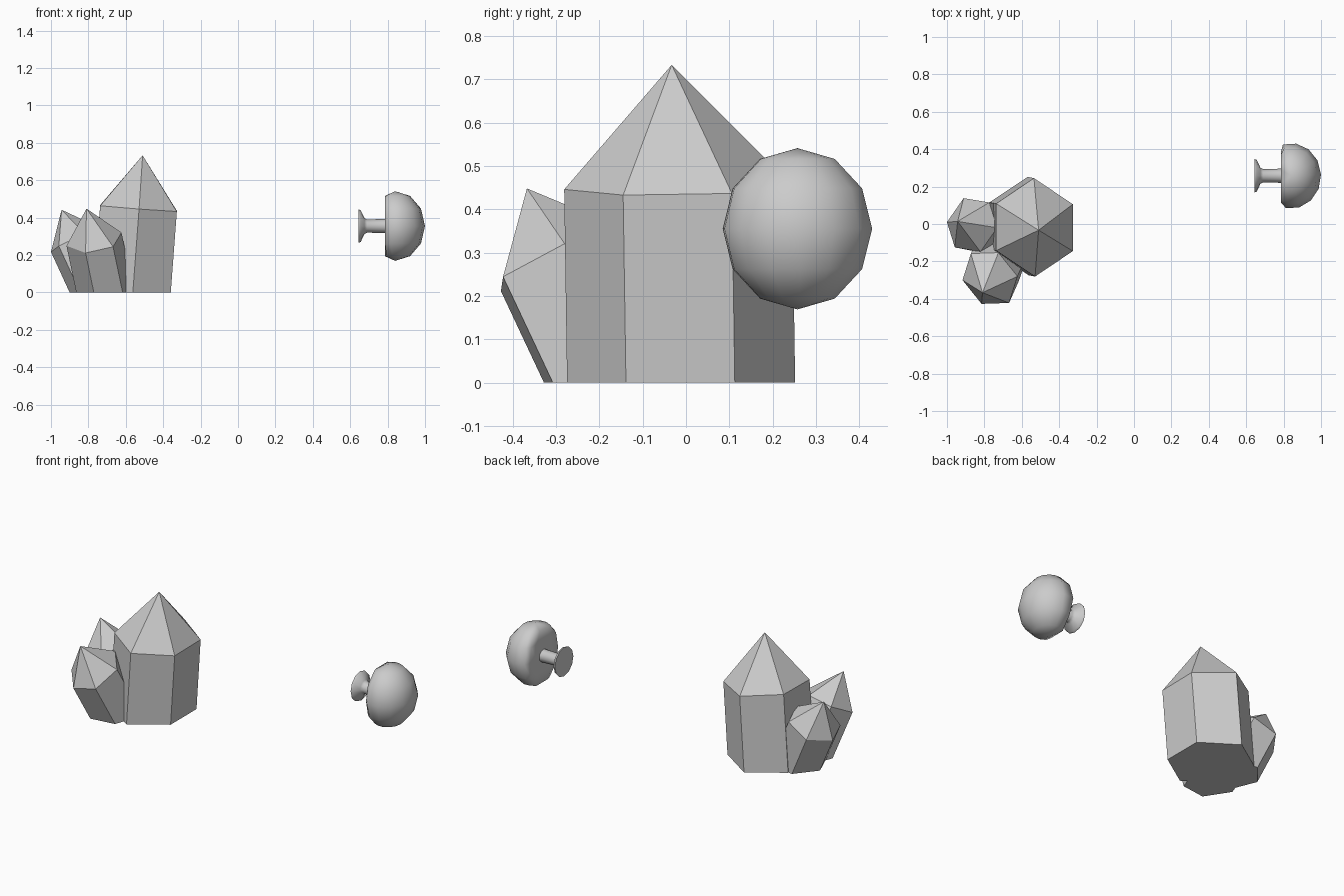
import bpy, bmesh, math
from mathutils import Vector, Matrix

if "Cube" in bpy.data.objects:
    bpy.data.objects.remove(bpy.data.objects["Cube"])


def finish(bm, name, smooth=None):
    bmesh.ops.recalc_face_normals(bm, faces=bm.faces)
    me = bpy.data.meshes.new(name)
    bm.to_mesh(me)
    bm.free()
    ob = bpy.data.objects.new(name, me)
    bpy.context.collection.objects.link(ob)
    if smooth:
        bpy.ops.object.select_all(action='DESELECT')
        ob.select_set(True)
        bpy.context.view_layer.objects.active = ob
        bpy.ops.object.shade_smooth_by_angle(angle=math.radians(smooth))
    return ob


# Leaning six-sided crystal: shoulder ring square to the axis, flat base, point
def crystal(name, centre, lean, half_ring, apex):
    bm = bmesh.new()
    c = Vector(centre)
    ring = half_ring + [(-x, -y) for x, y in half_ring]
    top, base = [], []
    for dx, dy in ring:
        p = c + Vector((dx, dy, -(lean[0] * dx + lean[1] * dy)))
        top.append(bm.verts.new(p))
        base.append(bm.verts.new((p.x - lean[0] * p.z, p.y - lean[1] * p.z, 0)))
    tip = bm.verts.new(apex)
    for i in range(6):
        j = (i + 1) % 6
        bm.faces.new((base[i], base[j], top[j], top[i]))
        bm.faces.new((top[i], top[j], tip))
    bm.faces.new(base[::-1])
    finish(bm, name)


crystal("large_crystal", (-0.532, -0.018, 0.45), (0.075, -0.015),
        [(0.205, -0.127), (0.205, 0.124), (-0.003, 0.263)], (-0.51, -0.033, 0.733))
crystal("front_crystal", (-0.77, -0.29, 0.285), (-0.21, -0.47),
        [(-0.147, -0.01), (-0.045, -0.137), (0.102, -0.132)], (-0.81, -0.367, 0.448))
crystal("left_crystal", (-0.866, -0.005, 0.28), (-0.46, 0.09),
        [(-0.134, 0.015), (-0.092, -0.12), (0.045, -0.143)], (-0.943, 0.014, 0.442))

# Domed cap: squashed sphere with a flattened underside
bm = bmesh.new()
bmesh.ops.create_uvsphere(bm, u_segments=14, v_segments=6, radius=1,
                          matrix=Matrix.Rotation(math.radians(93), 4, 'Z'))
for v in bm.verts:
    v.co = Vector((0.84 + 0.16 * v.co.x, 0.257 + 0.175 * v.co.y, 0.355 + 0.186 * v.co.z))
    v.co.x = max(v.co.x, 0.786)
finish(bm, "mushroom_cap", 75)

# Stem with a flared foot, turned around the x axis
bm = bmesh.new()
rings = []
for x, r in [(0.644, 0.089), (0.656, 0.085), (0.676, 0.043), (0.69, 0.035), (0.82, 0.039)]:
    rings.append([bm.verts.new((x, 0.258 + r * math.cos(a), 0.355 + r * math.sin(a)))
                  for a in (2 * math.pi * k / 12 for k in range(12))])
for a, b in zip(rings, rings[1:]):
    for i in range(12):
        j = (i + 1) % 12
        bm.faces.new((a[i], a[j], b[j], b[i]))
bm.faces.new(rings[0])
bm.faces.new(rings[-1])
finish(bm, "mushroom_stem", 50)
